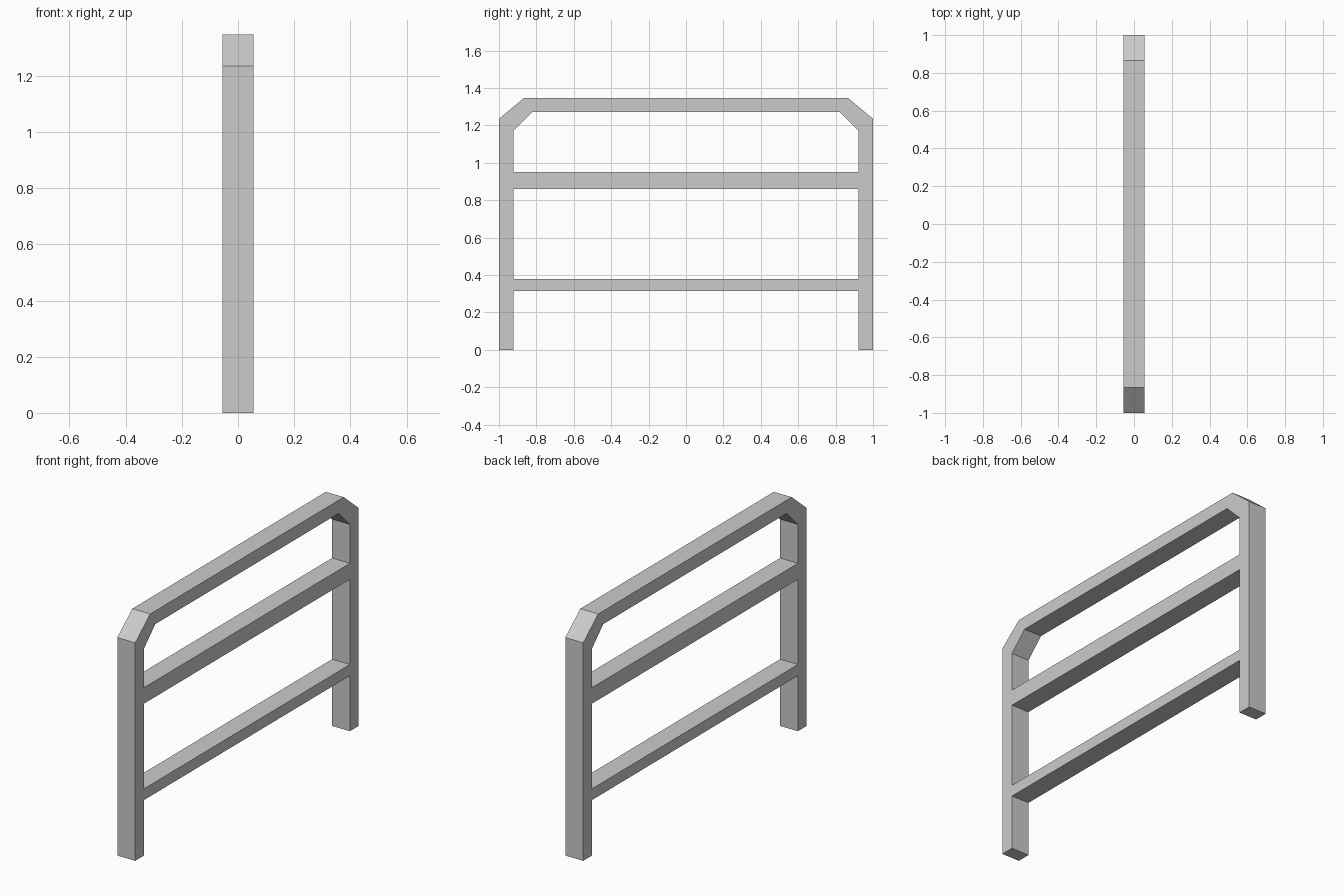
import bpy, bmesh

if "Cube" in bpy.data.objects:
    bpy.data.objects.remove(bpy.data.objects["Cube"])

HALF_W = 0.056   # half thickness along x
INNER = 0.922    # inner face of the posts


def extrude_profile(name, quads):
    """Extrude connected (y, z) quads along x; shared edges leave no inner walls."""
    bm = bmesh.new()
    for quad in quads:
        bm.faces.new([bm.verts.new((-HALF_W, y, z)) for y, z in quad])
    bmesh.ops.remove_doubles(bm, verts=bm.verts, dist=1e-5)
    res = bmesh.ops.extrude_face_region(bm, geom=bm.faces[:], use_keep_orig=True)
    moved = [g for g in res["geom"] if isinstance(g, bmesh.types.BMVert)]
    bmesh.ops.translate(bm, verts=moved, vec=(2 * HALF_W, 0, 0))
    bmesh.ops.recalc_face_normals(bm, faces=bm.faces[:])
    mesh = bpy.data.meshes.new(name)
    bm.to_mesh(mesh)
    bm.free()
    obj = bpy.data.objects.new(name, mesh)
    bpy.context.collection.objects.link(obj)
    return obj


# Bent tube frame: posts, chamfered corners and top bar
outer = [(-1, 0), (-1, 1.235), (-0.866, 1.347)]
inner = [(-INNER, 0), (-INNER, 1.171), (-0.82, 1.272)]
outer += [(-y, z) for y, z in reversed(outer)]
inner += [(-y, z) for y, z in reversed(inner)]
extrude_profile("frame", [(outer[i], outer[i + 1], inner[i + 1], inner[i])
                          for i in range(len(outer) - 1)])

# Cross rails between the posts, flush with the frame
for name, low, high in (("upper_rail", 0.86, 0.951), ("lower_rail", 0.314, 0.378)):
    extrude_profile(name, [[(-INNER, low), (INNER, low), (INNER, high), (-INNER, high)]])
